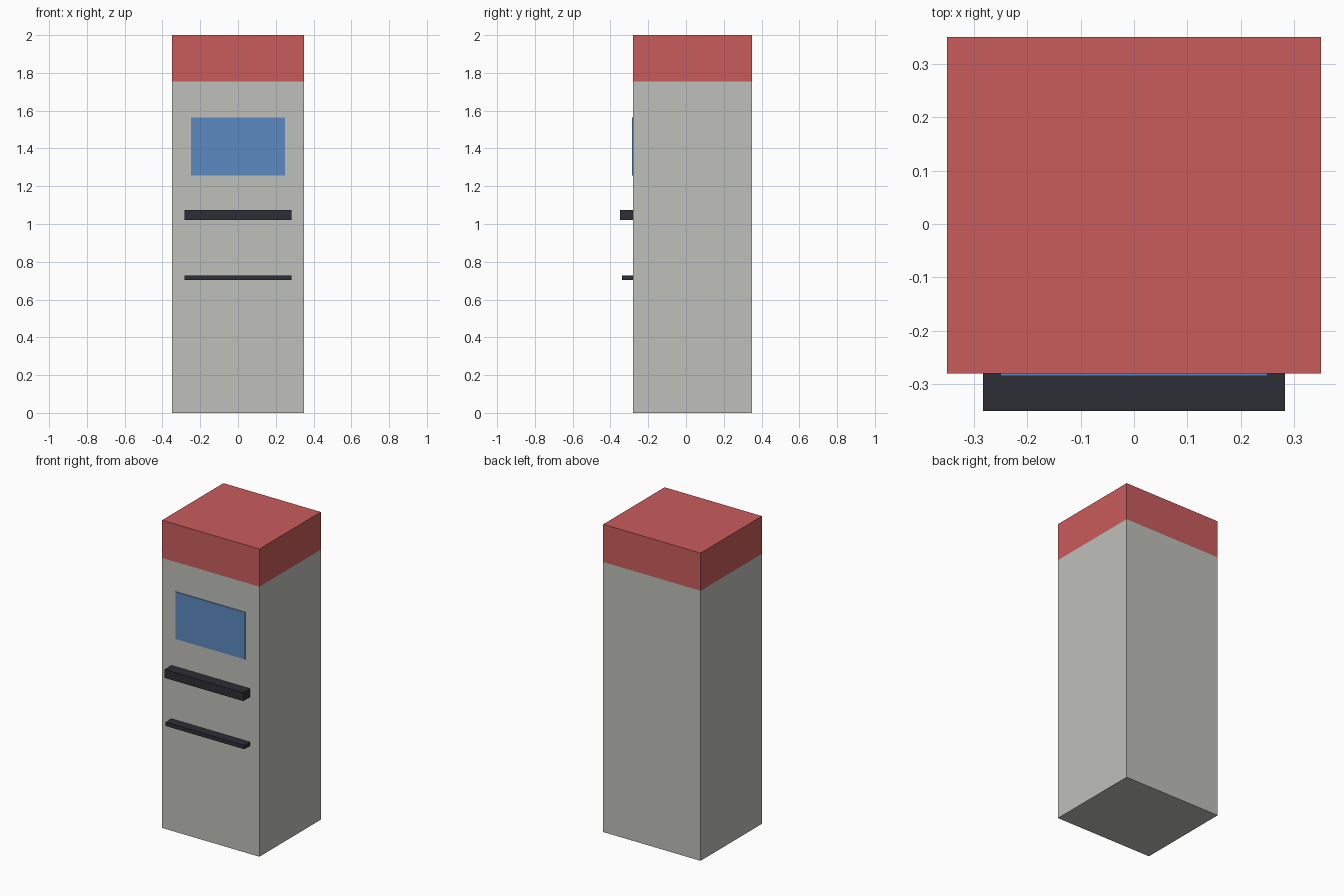
import bpy, bmesh
from mathutils import Vector

if "Cube" in bpy.data.objects:
    bpy.data.objects.remove(bpy.data.objects["Cube"])


def srgb(r, g, b):
    return tuple((c / 255 / 12.92) if c < 11 else ((c / 255 + 0.055) / 1.055) ** 2.4
                 for c in (r, g, b)) + (1.0,)


def material(name, rgb):
    m = bpy.data.materials.new(name)
    m.diffuse_color = srgb(*rgb)
    m.use_nodes = True
    m.node_tree.nodes["Principled BSDF"].inputs["Base Color"].default_value = m.diffuse_color
    return m


GREY = material("warm_grey", (191, 191, 186))
RED = material("red", (201, 92, 92))
BLUE = material("screen_blue", (92, 138, 193))
DARK = material("dark_trim", (45, 45, 54))

HALF_W, FRONT, BACK, HEIGHT, BAND = 0.35, -0.28, 0.35, 2.0, 1.755


def box(name, lo, hi, *mats, cut_z=None):
    """Axis-aligned box; faces above cut_z take the second material."""
    lo, hi = Vector(lo), Vector(hi)
    bm = bmesh.new()
    bmesh.ops.create_cube(bm, size=1)
    for v in bm.verts:
        v.co = (lo + hi) / 2 + v.co * (hi - lo)
    if cut_z is not None:
        bmesh.ops.bisect_plane(bm, geom=bm.verts[:] + bm.edges[:] + bm.faces[:],
                               plane_co=(0, 0, cut_z), plane_no=(0, 0, 1))
        for f in bm.faces:
            f.material_index = int(f.calc_center_median().z > cut_z)
    me = bpy.data.meshes.new(name)
    bm.to_mesh(me)
    bm.free()
    for m in mats:
        me.materials.append(m)
    ob = bpy.data.objects.new(name, me)
    bpy.context.collection.objects.link(ob)
    return ob


# Cabinet with a coloured band around the top
box("cabinet", (-HALF_W, FRONT, 0), (HALF_W, BACK, HEIGHT), GREY, RED, cut_z=BAND)

# Parts on the front: name, half width, bottom, top, front y, material
for name, w, z0, z1, y, mat in (
    ("screen", 0.25, 1.257, 1.563, -0.285, BLUE),
    ("keypad_shelf", 0.283, 1.02, 1.075, -0.35, DARK),
    ("slot_ledge", 0.283, 0.703, 0.728, -0.339, DARK),
):
    box(name, (-w, y, z0), (w, FRONT, z1), mat)
